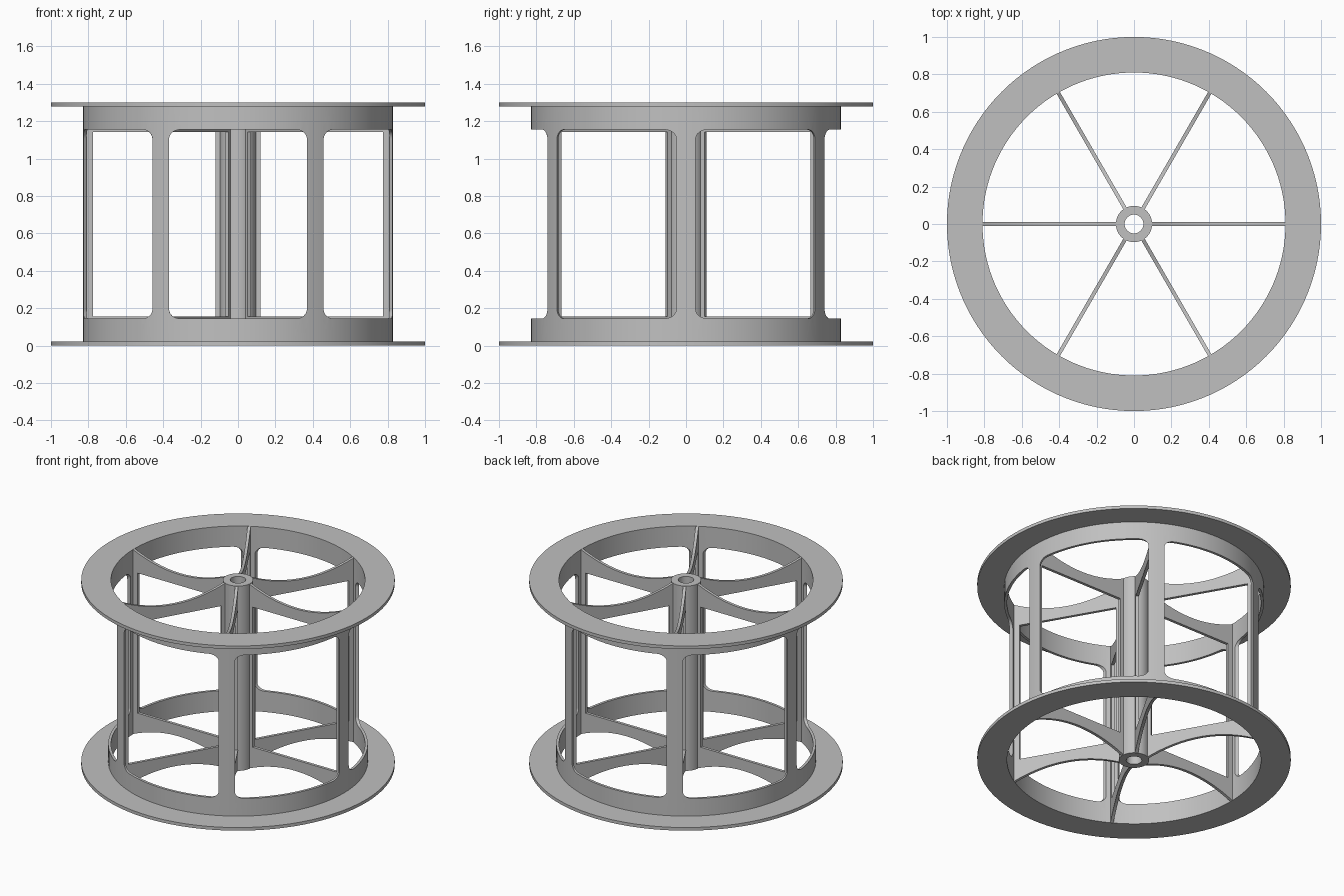
import bpy
import bmesh
from math import sin, cos, pi, radians
from mathutils import Matrix, Vector

HEIGHT, PLATE = 1.3, 0.022
BORE, WALL_IN, WALL_OUT = 0.05, 0.81, 0.828
HUB = 0.097
SPOKES = 6

cube = bpy.data.objects.get("Cube")
if cube:
    bpy.data.objects.remove(cube, do_unlink=True)

grey = bpy.data.materials.new("plain_grey")
grey.use_nodes = True
grey.diffuse_color = (0.53, 0.53, 0.53, 1)
grey.node_tree.nodes["Principled BSDF"].inputs["Base Color"].default_value = grey.diffuse_color


def finish(bm, name):
    bmesh.ops.recalc_face_normals(bm, faces=bm.faces)
    mesh = bpy.data.meshes.new(name)
    bm.to_mesh(mesh)
    bm.free()
    mesh.materials.append(grey)
    obj = bpy.data.objects.new(name, mesh)
    bpy.context.collection.objects.link(obj)
    return obj


def smooth(obj):
    bpy.ops.object.select_all(action="DESELECT")
    obj.select_set(True)
    bpy.context.view_layer.objects.active = obj
    bpy.ops.object.shade_smooth_by_angle(angle=radians(30))


def ring(name, inner, outer, low, high, steps=120):
    """Tube with a rectangular section, revolved around z."""
    bm = bmesh.new()
    corners = [bm.verts.new((r, 0, z)) for r, z in
               ((inner, low), (outer, low), (outer, high), (inner, high))]
    edges = [bm.edges.new((corners[i], corners[i - 1])) for i in range(4)]
    bmesh.ops.spin(bm, geom=corners + edges, cent=(0, 0, 0), axis=(0, 0, 1),
                   angle=2 * pi, steps=steps, use_merge=True)
    bmesh.ops.remove_doubles(bm, verts=bm.verts, dist=0.0001)
    return finish(bm, name)


def prism(bm, outline, offset, matrix):
    """Extrude a closed outline by the offset, then place it."""
    face = bm.faces.new([bm.verts.new(p) for p in outline])
    result = bmesh.ops.extrude_face_region(bm, geom=[face], use_keep_orig=True)
    top = [v for v in result["geom"] if isinstance(v, bmesh.types.BMVert)]
    bmesh.ops.translate(bm, verts=top, vec=offset)
    bmesh.ops.transform(bm, matrix=matrix, verts=list(face.verts) + top)


# End flanges, hub tube and drum wall
for name, low in (("bottom_flange", 0), ("top_flange", HEIGHT - PLATE)):
    smooth(ring(name, WALL_IN, 1, low, low + PLATE))
smooth(ring("hub_tube", BORE, HUB, 0, HEIGHT, 48))
wall = ring("drum_wall", WALL_IN, WALL_OUT, PLATE, HEIGHT - PLATE)

# Rounded windows cut between the posts
half_w, half_h, radius = 0.326, 0.505, 0.05
outline = []
for quarter, (sx, sz) in enumerate(((1, 1), (-1, 1), (-1, -1), (1, -1))):
    for k in range(9):
        a = (quarter + k / 8) * pi / 2
        outline.append(Vector((0.5, sx * (half_w - radius) + radius * cos(a),
                               HEIGHT / 2 + sz * (half_h - radius) + radius * sin(a))))
bm = bmesh.new()
for i in range(SPOKES):
    prism(bm, outline, (0.5, 0, 0), Matrix.Rotation((i + 0.5) * 2 * pi / SPOKES, 4, "Z"))
# Separate cutters at the inner side by starting them just inside the wall
for v in bm.verts:
    if v.co.xy.length < 0.65:
        v.co.xy += v.co.xy.normalized() * 0.12
cutter = finish(bm, "window_cutter")
cutter.hide_render = True
mod = wall.modifiers.new("windows", "BOOLEAN")
mod.operation = "DIFFERENCE"
mod.solver = "EXACT"
mod.use_self = True
mod.object = cutter
bpy.context.view_layer.objects.active = wall
bpy.ops.object.modifier_apply(modifier=mod.name)
bpy.data.objects.remove(cutter, do_unlink=True)
smooth(wall)

# Spoke frames: arched outer edges and a rectangular opening
THICK, DIP = 0.02, 0.08
START, END = HUB - 0.005, WALL_IN + 0.003
OPEN_IN, OPEN_OUT, OPEN_LOW = 0.12, 0.775, 0.157


def arch(r):
    t = (r - START) / (END - START)
    return DIP * 4 * t * (1 - t)


radii = [START + (END - START) * k / 24 for k in range(25)]
inner_bar = [(START, OPEN_LOW), (OPEN_IN, OPEN_LOW),
             (OPEN_IN, HEIGHT - OPEN_LOW), (START, HEIGHT - OPEN_LOW)]
outer_bar = [(OPEN_OUT, OPEN_LOW), (END, OPEN_LOW),
             (END, HEIGHT - OPEN_LOW), (OPEN_OUT, HEIGHT - OPEN_LOW)]
low_bar = [(r, arch(r)) for r in radii] + [(END, OPEN_LOW), (START, OPEN_LOW)]
high_bar = [(r, HEIGHT - z) for r, z in low_bar]
for i in range(SPOKES):
    bm = bmesh.new()
    turn = Matrix.Rotation(i * 2 * pi / SPOKES, 4, "Z")
    for bar in (inner_bar, outer_bar, low_bar, high_bar):
        prism(bm, [(r, -THICK / 2, z) for r, z in bar], (0, THICK, 0), turn)
    smooth(finish(bm, f"spoke_frame_{i + 1}"))
